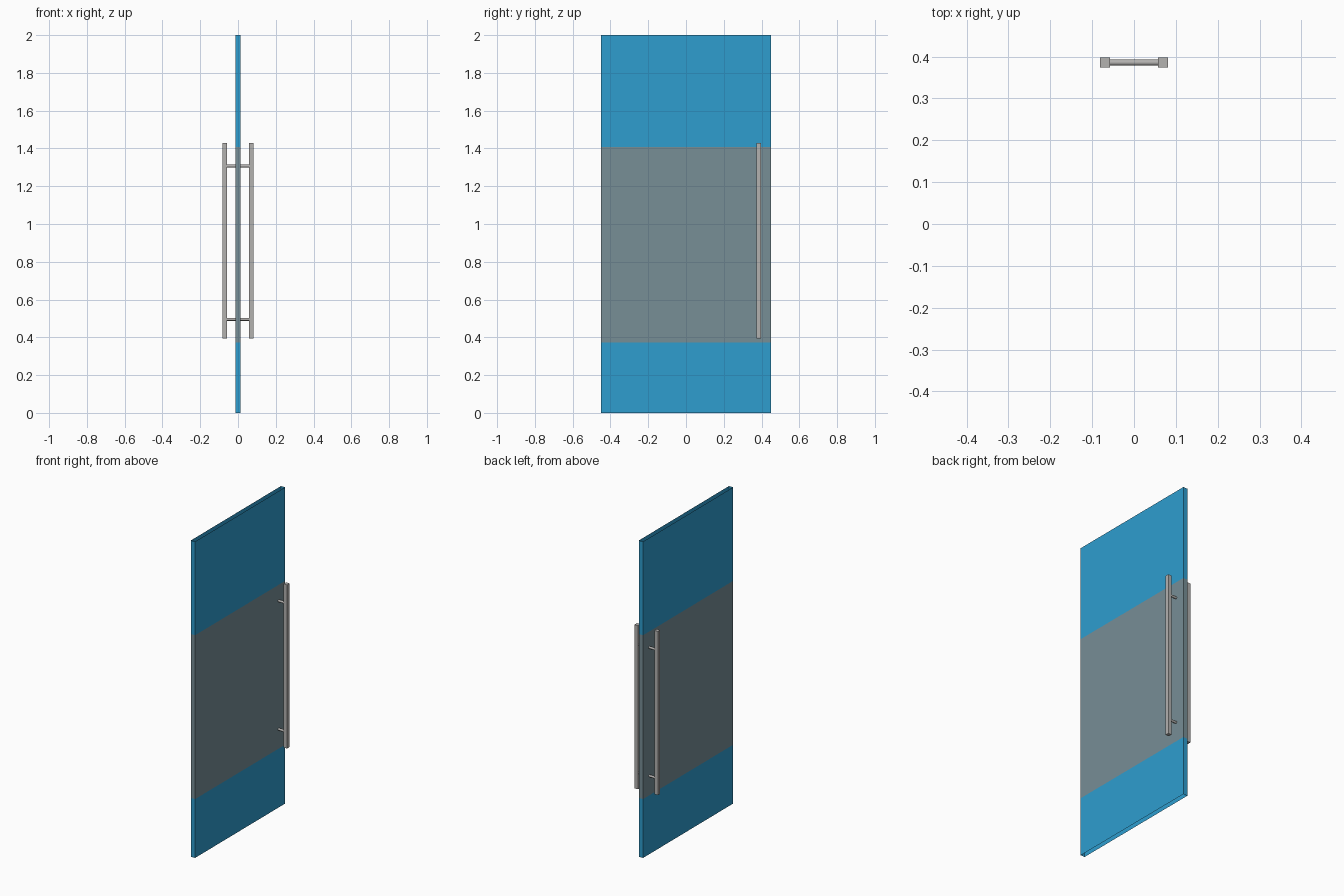
import bpy, bmesh, math
from mathutils import Matrix, Vector

if "Cube" in bpy.data.objects:
    bpy.data.objects.remove(bpy.data.objects["Cube"])


def mat(name, rgb):
    m = bpy.data.materials.new(name)
    m.diffuse_color = (*[(c / 255 / 12.92 if c < 11 else ((c / 255 + 0.055) / 1.055) ** 2.4) for c in rgb], 1)
    m.use_nodes = True
    m.node_tree.nodes["Principled BSDF"].inputs["Base Color"].default_value = m.diffuse_color
    return m


blue = mat("blue_glass", (46, 157, 207))
frost = mat("frosted_grey", (119, 142, 150))
metal = mat("brushed_metal", (180, 178, 176))


def add(name, bm, mats):
    me = bpy.data.meshes.new(name)
    bm.to_mesh(me)
    bm.free()
    for m in mats:
        me.materials.append(m)
    ob = bpy.data.objects.new(name, me)
    bpy.context.collection.objects.link(ob)
    return ob


# Door panel: walls open at top and bottom, with a frosted band across the middle
HX, HY = 0.0145, 0.45
LEVELS = [0, 0.372, 1.408, 2]
bm = bmesh.new()
rings = [[bm.verts.new((sx * HX, sy * HY, z)) for sx, sy in ((-1, -1), (1, -1), (1, 1), (-1, 1))]
         for z in LEVELS]
for k, (lo, hi) in enumerate(zip(rings, rings[1:])):
    for i in range(4):
        j = (i + 1) % 4
        f = bm.faces.new((lo[i], lo[j], hi[j], hi[i]))
        f.material_index = 1 if k == 1 else 0
add("door_panel", bm, [blue, frost])

# Square pull bars, one on each side of the door
HANDLE_Y, Z0, Z1, W = 0.386, 0.395, 1.43, 0.024
for side, sx in (("left", -1), ("right", 1)):
    bm = bmesh.new()
    bmesh.ops.create_cube(bm, size=1)
    bmesh.ops.scale(bm, vec=(W, W, Z1 - Z0), verts=bm.verts)
    bmesh.ops.translate(bm, vec=(sx * 0.0695, HANDLE_Y, (Z0 + Z1) / 2), verts=bm.verts)
    add("handle_bar_" + side, bm, [metal])

# Round rods through the door joining the two bars
for label, z in (("lower", 0.495), ("upper", 1.307)):
    bm = bmesh.new()
    bmesh.ops.create_cone(bm, cap_ends=True, segments=16, radius1=0.0075, radius2=0.0075, depth=0.118,
                          matrix=Matrix.Translation(Vector((0, HANDLE_Y, z))) @ Matrix.Rotation(math.pi / 2, 4, 'Y'))
    ob = add("handle_rod_" + label, bm, [metal])
    bpy.context.view_layer.objects.active = ob
    bpy.ops.object.select_all(action='DESELECT')
    ob.select_set(True)
    bpy.ops.object.shade_smooth_by_angle()
